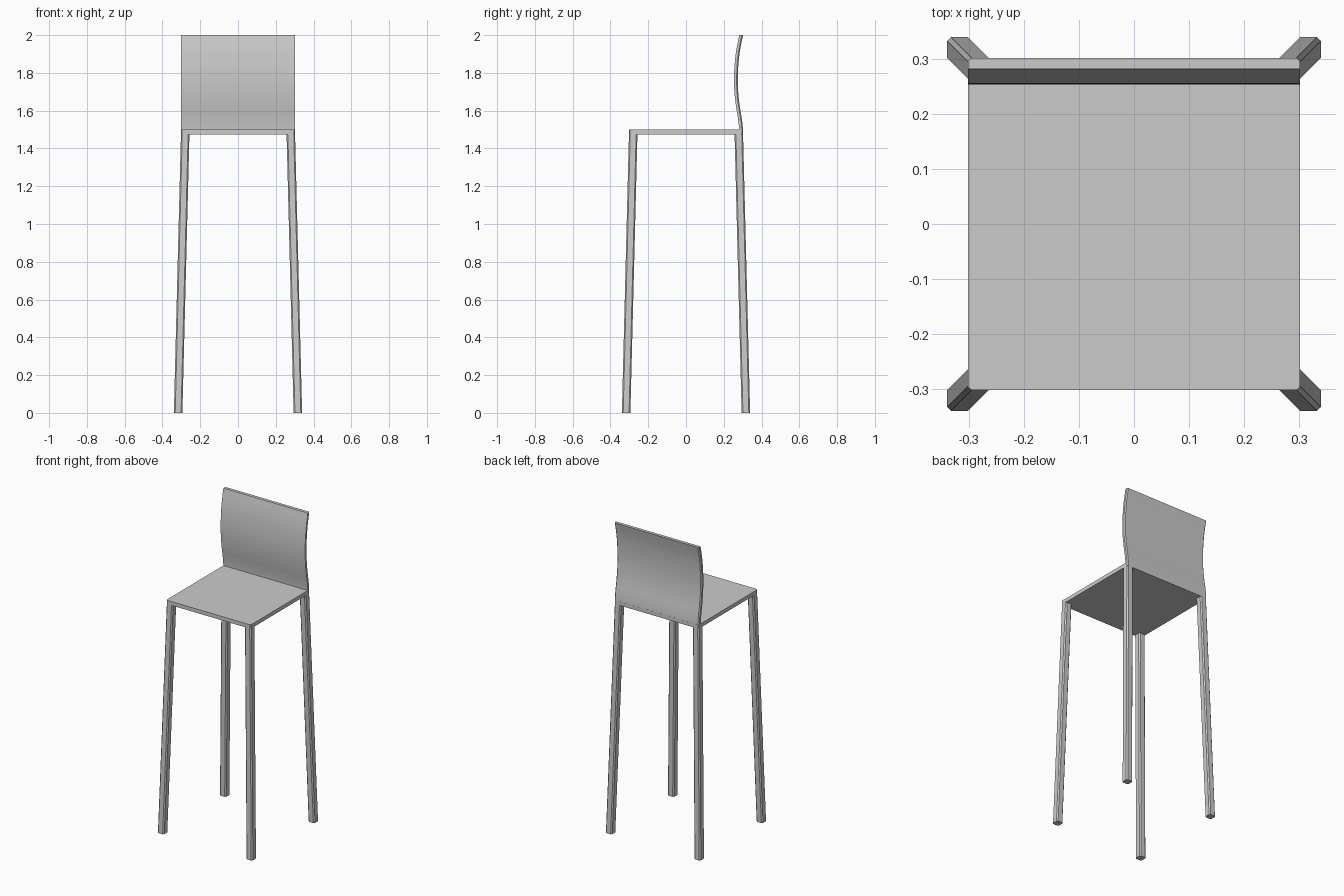
import bpy, bmesh
from mathutils import Vector

if "Cube" in bpy.data.objects:
    bpy.data.objects.remove(bpy.data.objects["Cube"])


def finish(name, bm, smooth=False):
    bmesh.ops.recalc_face_normals(bm, faces=bm.faces)
    mesh = bpy.data.meshes.new(name)
    bm.to_mesh(mesh)
    bm.free()
    obj = bpy.data.objects.new(name, mesh)
    bpy.context.collection.objects.link(obj)
    if smooth:
        bpy.ops.object.select_all(action='DESELECT')
        obj.select_set(True)
        bpy.context.view_layer.objects.active = obj
        bpy.ops.object.shade_smooth_by_angle()
    return obj


def chamfered_square(cx, cy, half, cut):
    """Eight corner points of a square with its corners cut off."""
    h, k = half, half - cut
    pts = [(h, -k), (h, k), (k, h), (-k, h), (-h, k), (-h, -k), (-k, -h), (k, -h)]
    return [(cx + x, cy + y) for x, y in pts]


def loft(name, rings, smooth=False):
    """Skin matching closed rings and cap both ends."""
    bm = bmesh.new()
    rows = [[bm.verts.new(p) for p in ring] for ring in rings]
    n = len(rows[0])
    for a, b in zip(rows, rows[1:]):
        for i in range(n):
            j = (i + 1) % n
            bm.faces.new((a[i], a[j], b[j], b[i]))
    bm.faces.new(rows[0])
    bm.faces.new(rows[-1])
    return finish(name, bm, smooth)


# Seat: thin slab with slightly cut corners
outline = chamfered_square(0, 0, 0.302, 0.006)
loft("seat", [[(x, y, z) for x, y in outline] for z in (1.475, 1.5)])

# Four splayed legs with chamfered edges
for sy, row in ((-1, "front"), (1, "back")):
    for sx, side in ((-1, "left"), (1, "right")):
        rings = [[(x, y, z) for x, y in chamfered_square(sx * c, sy * c, 0.0225, 0.007)]
                 for c, z in ((0.317, 0.0), (0.279, 1.498))]
        loft(f"{row}_{side}_leg", rings)

# Backrest: curved side profile (y, z), smoothed and given thickness
keys = [(0.292, 1.48), (0.291, 1.51), (0.285, 1.56), (0.275, 1.62), (0.267, 1.69),
        (0.264, 1.76), (0.267, 1.84), (0.276, 1.92), (0.292, 2.0)]
path = []
ext = [keys[0]] + keys + [keys[-1]]
for i in range(len(keys) - 1):
    p0, p1, p2, p3 = (Vector(p) for p in ext[i:i + 4])
    for s in range(4):
        t = s / 4
        path.append(0.5 * (2 * p1 + (p2 - p0) * t + (2 * p0 - 5 * p1 + 4 * p2 - p3) * t * t
                           + (3 * p1 - p0 - 3 * p2 + p3) * t ** 3))
path.append(Vector(keys[-1]))

w, half, cut = 0.302, 0.010, 0.006
rings = [[(-w, y - half, z), (w, y - half, z), (w, y + half - cut, z),
          (w - cut, y + half, z), (-w + cut, y + half, z), (-w, y + half - cut, z)]
         for y, z in path]
loft("backrest", rings, smooth=True)
